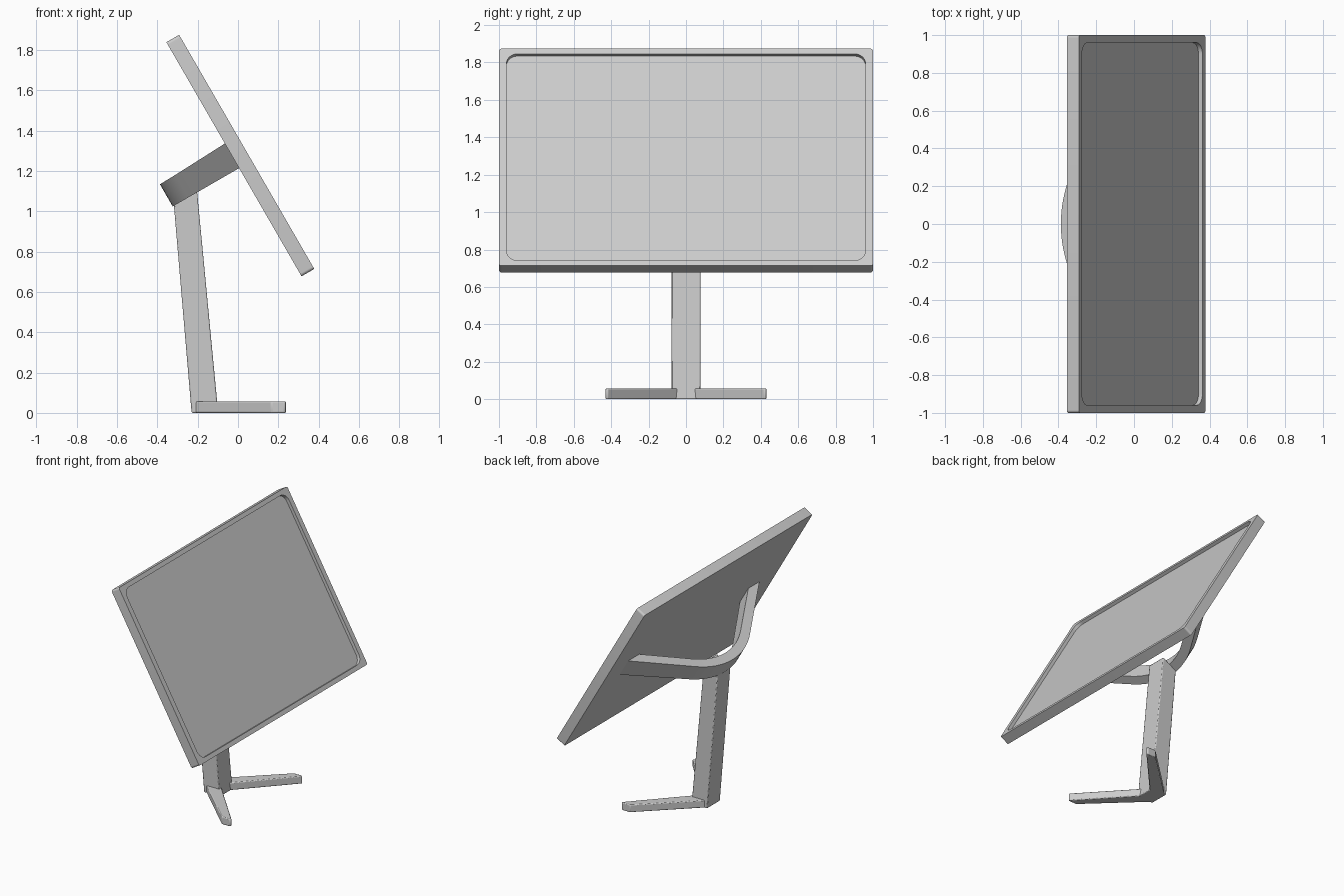
import bpy, bmesh
from math import sin, cos, tan, pi, radians
from mathutils import Vector

if "Cube" in bpy.data.objects:
    bpy.data.objects.remove(bpy.data.objects["Cube"])

TILT = radians(-30)
PIVOT = (-0.02, 0, 1.2575)      # centre of the screen's back face


def finish(name, bm, tilted=False, bevel=0, smooth=False):
    bmesh.ops.recalc_face_normals(bm, faces=bm.faces)
    me = bpy.data.meshes.new(name)
    bm.to_mesh(me)
    bm.free()
    ob = bpy.data.objects.new(name, me)
    bpy.context.collection.objects.link(ob)
    if tilted:
        ob.location = PIVOT
        ob.rotation_euler = (0, TILT, 0)
    if bevel:
        m = ob.modifiers.new("bevel", 'BEVEL')
        m.width, m.segments, m.limit_method = bevel, 2, 'ANGLE'
    if smooth:
        bpy.ops.object.select_all(action='DESELECT')
        ob.select_set(True)
        bpy.context.view_layer.objects.active = ob
        bpy.ops.object.shade_smooth_by_angle(angle=radians(30))
    return ob


def bridge(bm, a, b):
    for i in range(len(a)):
        j = (i + 1) % len(a)
        bm.faces.new((a[i], a[j], b[j], b[i]))


def loft(bm, bottom, top):
    a = [bm.verts.new(p) for p in bottom]
    b = [bm.verts.new(p) for p in top]
    bm.faces.new(a)
    bm.faces.new(b)
    bridge(bm, a, b)


def rounded_rect(bm, x, hy, hz, r, n=6):
    vs = []
    for k, (sy, sz) in enumerate(((1, 1), (-1, 1), (-1, -1), (1, -1))):
        for i in range(n + 1):
            t = (k + i / n) * pi / 2
            vs.append(bm.verts.new((x, sy * (hy - r) + r * cos(t),
                                    sz * (hz - r) + r * sin(t))))
    return vs


# screen: slab with a rounded recess in its front face
bm = bmesh.new()
loops = [rounded_rect(bm, 0, 1, 0.67, 0.015),
         rounded_rect(bm, 0.073, 1, 0.67, 0.015),
         rounded_rect(bm, 0.073, 0.96, 0.638, 0.06),
         rounded_rect(bm, 0.049, 0.96, 0.638, 0.06)]
for a, b in zip(loops, loops[1:]):
    bridge(bm, a, b)
bm.faces.new(loops[0])
bm.faces.new(loops[-1])
finish("screen", bm, tilted=True, smooth=True)

# curved bracket: bowed band with straight arms reaching the screen back
DEPTH, R, T, ANG, HALF = 0.38, 0.6, 0.07, radians(32), 0.78


def bow(r):
    pts = [(R - DEPTH - r * cos(t), r * sin(t))
           for t in (ANG * (i / 10 - 1) for i in range(21))]
    x, y = pts[-1]
    end = y + (0.005 - x) / tan(ANG)
    return [(0.005, -end)] + pts + [(0.005, end)]


bm = bmesh.new()
outer, inner = bow(R), bow(R - T)
rings = []
for (xo, yo), (xi, yi) in zip(outer, inner):
    zt = 0.076 + 0.014 * (abs(yo) / HALF) ** 2
    rings.append([bm.verts.new(p) for p in
                  ((xo, yo, -0.051), (xi, yi, -0.051), (xi, yi, zt), (xo, yo, zt))])
for a, b in zip(rings, rings[1:]):
    bridge(bm, a, b)
bm.faces.new(rings[0])
bm.faces.new(rings[-1])
finish("screen_bracket", bm, tilted=True, smooth=True)

# stem: leaning post whose top is cut along the bracket
bm = bmesh.new()
W = 0.077
loft(bm, [(-0.23, -W, 0), (-0.098, -W, 0), (-0.098, W, 0), (-0.23, W, 0)],
     [(-0.318, -W, 1.032), (-0.203, -W, 1.098), (-0.203, W, 1.098), (-0.318, W, 1.032)])
finish("stem", bm, bevel=0.006, smooth=True)

# feet: two splayed bars
for side, label in ((1, "left"), (-1, "right")):
    bm = bmesh.new()
    plan = [(-0.215, 0.07), (-0.11, 0.04), (0.24, 0.42), (0.232, 0.43), (0.165, 0.43)]
    loft(bm, [(x, side * y, 0) for x, y in plan],
         [(x, side * y, 0.057) for x, y in plan])
    finish(label + "_foot", bm, bevel=0.006, smooth=True)
